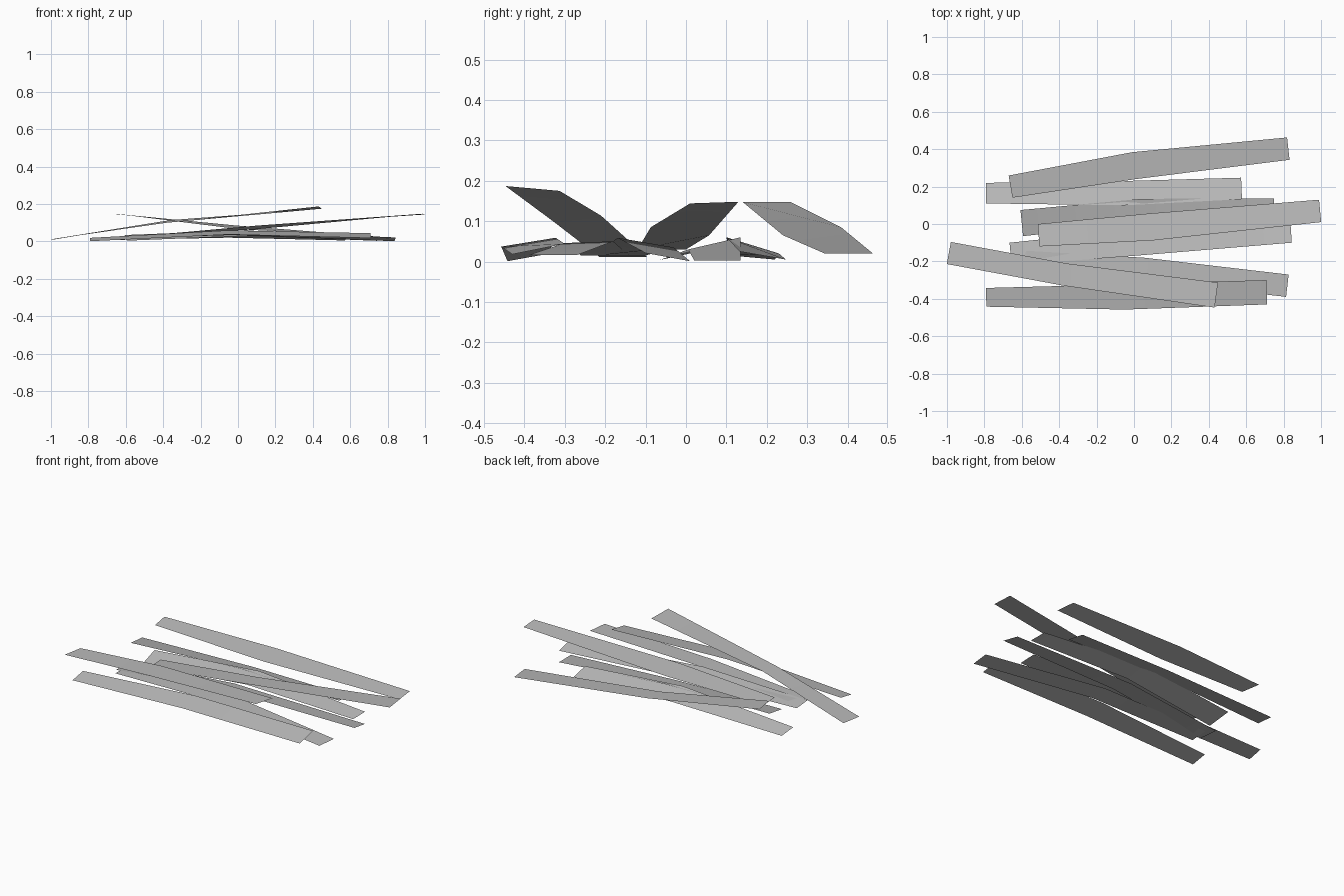
import bpy
from mathutils import Vector

if "Cube" in bpy.data.objects:
    bpy.data.objects.remove(bpy.data.objects["Cube"])

grey = bpy.data.materials.new("plank_grey")
grey.diffuse_color = (0.5, 0.5, 0.5, 1)
grey.use_nodes = True
grey.node_tree.nodes["Principled BSDF"].inputs["Base Color"].default_value = grey.diffuse_color

# Each plank: left end, middle, right end as (x, y, z, edge lift, width)
planks = {
    "back_plank": [(-.66, .20, .147, 0, .12), (0, .312, .075, .01, .145), (.825, .403, .02, 0, .12)],
    "low_back_plank": [(-.79, .165, .01, -.005, .11), (-.05, .165, .04, -.02, .13), (.575, .19, .015, -.01, .115)],
    "raised_right_plank": [(-.51, -.06, .03, 0, .12), (.1, -.015, .075, -.01, .145), (.995, .07, .146, .002, .12)],
    "low_front_plank": [(-.63, -.2, .015, 0, .12), (.05, -.24, .048, .002, .12), (.82, -.33, .016, 0, .12)],
    "raised_front_plank": [(-.99, -.155, .011, 0, .12), (-.37, -.27, .107, .007, .12), (.44, -.38, .181, -.006, .135)],
    "middle_plank": [(-.66, -.16, .015, 0, .12), (0, -.1, .047, -.012, .14), (.84, -.045, .011, -.01, .11)],
    "front_plank": [(-.79, -.392, .01, .009, .10), (-.05, -.39, .048, .011, .135), (.71, -.365, .031, .013, .13)],
    "centre_plank": [(-.60, .005, .019, .015, .14), (.05, .07, .045, .015, .13), (.75, .078, .003, 0, .115)],
}


def build_plank(name, sections):
    """Thin bent sheet swept through three crosswise sections."""
    verts = []
    for i, (x, y, z, lift, width) in enumerate(sections):
        a, b = sections[max(i - 1, 0)], sections[min(i + 1, 2)]
        along = Vector((b[0] - a[0], b[1] - a[1], 0)).normalized()
        side = Vector((-along.y, along.x, 0)) * width / 2 + Vector((0, 0, lift))
        centre = Vector((x, y, z))
        verts += [centre - side, centre + side]
    faces = [(0, 2, 3, 1), (2, 4, 5, 3)]
    mesh = bpy.data.meshes.new(name)
    mesh.from_pydata(verts, [], faces)
    mesh.materials.append(grey)
    mesh.shade_smooth()
    obj = bpy.data.objects.new(name, mesh)
    bpy.context.collection.objects.link(obj)


for name, sections in planks.items():
    build_plank(name, sections)
